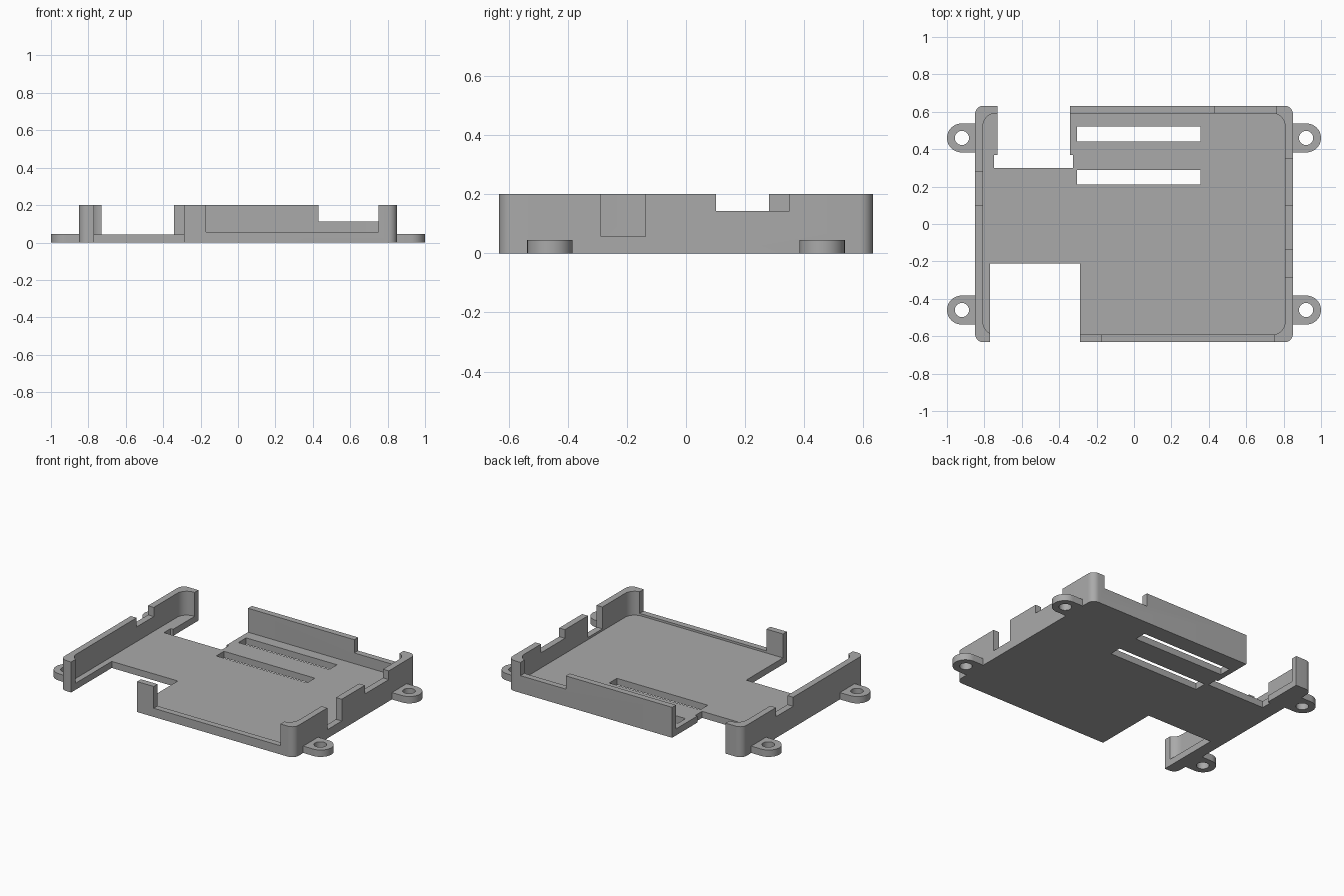
import bpy
import bmesh
from math import cos, sin, pi

cube = bpy.data.objects.get("Cube")
if cube:
    bpy.data.objects.remove(cube, do_unlink=True)

grey = bpy.data.materials.new("plain grey")
grey.use_nodes = True
grey.diffuse_color = (0.4, 0.4, 0.4, 1)
grey.node_tree.nodes["Principled BSDF"].inputs["Base Color"].default_value = (0.4, 0.4, 0.4, 1)


def prism(name, outline, z0, z1):
    """Extrude a flat outline from z0 up to z1."""
    bm = bmesh.new()
    base = bm.faces.new([bm.verts.new((x, y, z0)) for x, y in outline])
    top = bmesh.ops.extrude_face_region(bm, geom=[base])["geom"]
    bmesh.ops.translate(bm, vec=(0, 0, z1 - z0),
                        verts=[g for g in top if isinstance(g, bmesh.types.BMVert)])
    bmesh.ops.recalc_face_normals(bm, faces=bm.faces)
    mesh = bpy.data.meshes.new(name)
    bm.to_mesh(mesh)
    bm.free()
    mesh.materials.append(grey)
    obj = bpy.data.objects.new(name, mesh)
    bpy.context.collection.objects.link(obj)
    return obj


def arc(cx, cy, r, start, end, steps):
    angles = [start + (end - start) * i / steps for i in range(steps + 1)]
    return [(cx + r * cos(a), cy + r * sin(a)) for a in angles]


def rounded(hx, hy, r):
    points = []
    for i, (sx, sy) in enumerate([(1, 1), (-1, 1), (-1, -1), (1, -1)]):
        points += arc(sx * (hx - r), sy * (hy - r), r, i * pi / 2, (i + 1) * pi / 2, 10)
    return points


def block(x0, x1, y0, y1, z0, z1=0.3):
    return prism("cutter", [(x0, y0), (x1, y0), (x1, y1), (x0, y1)], z0, z1)


def cut(obj, cutter):
    cutter.hide_render = True
    mod = obj.modifiers.new("cut", "BOOLEAN")
    mod.operation = "DIFFERENCE"
    mod.solver = "EXACT"
    mod.object = cutter
    bpy.context.view_layer.objects.active = obj
    bpy.ops.object.modifier_apply(modifier=mod.name)
    bpy.data.objects.remove(cutter, do_unlink=True)


def smooth(obj):
    bpy.ops.object.select_all(action="DESELECT")
    obj.select_set(True)
    bpy.context.view_layer.objects.active = obj
    bpy.ops.object.shade_smooth_by_angle(angle=pi / 6)


# Open tray with rounded corners
FLOOR = 0.043
tray = prism("tray", rounded(0.85, 0.632, 0.045), 0, 0.2)
cut(tray, prism("cutter", rounded(0.808, 0.592, 0.07), FLOOR, 0.3))

# Openings through floor and walls
cut(tray, block(-0.77, -0.29, -0.7, -0.21, -0.1))
cut(tray, block(-0.73, -0.342, 0.34, 0.7, -0.1))
cut(tray, block(-0.748, -0.327, 0.30, 0.37, -0.1))

# Floor slots
for y in (0.21, 0.44):
    cut(tray, block(-0.305, 0.355, y, y + 0.08, -0.1))

# Notches in the wall tops
cut(tray, block(-0.17, 0.75, -0.7, -0.588, 0.057))
cut(tray, block(0.43, 0.76, 0.588, 0.7, 0.113))
cut(tray, block(0.80, 0.9, -0.287, -0.137, 0.057))
cut(tray, block(0.80, 0.9, 0.102, 0.35, 0.143))
cut(tray, block(-0.9, -0.80, 0.102, 0.28, 0.14))
smooth(tray)

# Mounting tabs with screw holes
for sx, side in ((1, "left"), (-1, "right")):
    for sy, end in ((1, "back"), (-1, "front")):
        cx, cy, r = 0.923, sy * 0.46, 0.077
        shape = arc(cx, cy, r, -pi / 2, pi / 2, 24) + [(0.83, cy + r), (0.83, cy - r)]
        tab = prism(f"{end}_{side}_tab", [(sx * x, y) for x, y in shape], 0, 0.045)
        cut(tab, prism("cutter", arc(sx * 0.92, cy, 0.038, 0, 2 * pi * 23 / 24, 23), -0.1, 0.1))
        smooth(tab)
